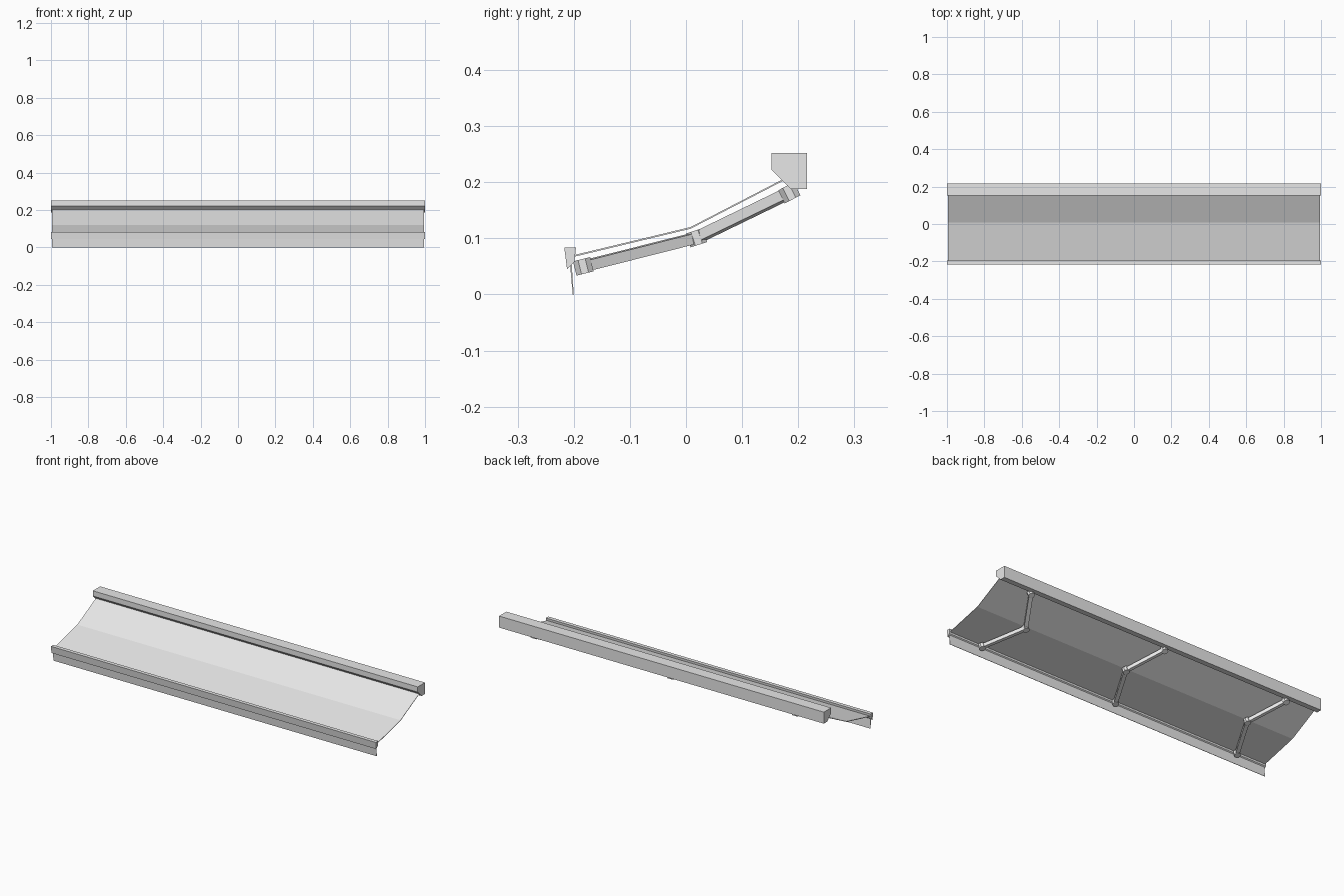
import bpy
import bmesh
import math
from mathutils import Matrix, Vector

cube = bpy.data.objects.get("Cube")
if cube:
    bpy.data.objects.remove(cube, do_unlink=True)

grey = bpy.data.materials.new("light grey")
grey.use_nodes = True
grey.diffuse_color = (0.8, 0.8, 0.8, 1)
grey.node_tree.nodes["Principled BSDF"].inputs["Base Color"].default_value = (0.8, 0.8, 0.8, 1)


def add_object(name, bm):
    bmesh.ops.recalc_face_normals(bm, faces=bm.faces)
    mesh = bpy.data.meshes.new(name)
    bm.to_mesh(mesh)
    bm.free()
    mesh.materials.append(grey)
    obj = bpy.data.objects.new(name, mesh)
    bpy.context.collection.objects.link(obj)
    return obj


def extrude_profile(name, points, half):
    """Sweep a closed (y, z) outline along x."""
    bm = bmesh.new()
    face = bm.faces.new([bm.verts.new((-half, y, z)) for y, z in points])
    result = bmesh.ops.extrude_face_region(bm, geom=[face])
    verts = [v for v in result["geom"] if isinstance(v, bmesh.types.BMVert)]
    bmesh.ops.translate(bm, verts=verts, vec=(2 * half, 0, 0))
    return add_object(name, bm)


def arm_bar(name, start, end, width, height):
    """Square tube between two points."""
    along = (end - start).normalized()
    side = Vector((0, 0, 1)).cross(along).normalized()
    up = along.cross(side)
    turn = Matrix((along, side, up)).transposed().to_4x4()
    size = Matrix.Diagonal(((end - start).length, width, height, 1))
    bm = bmesh.new()
    bmesh.ops.create_cube(bm, size=1, matrix=Matrix.Translation((start + end) / 2) @ turn @ size)
    return add_object(name, bm)


def knuckle(name, centre, tilt):
    """Eight-sided pivot standing square to the canopy."""
    turn = Matrix.Rotation(math.radians(tilt), 4, "X") @ Matrix.Rotation(math.pi / 8, 4, "Z")
    bm = bmesh.new()
    bmesh.ops.create_cone(bm, cap_ends=True, segments=8, radius1=0.017, radius2=0.017,
                          depth=0.026, matrix=Matrix.Translation(centre) @ turn)
    return add_object(name, bm)


# Wall housing with its chamfered lower front edge
extrude_profile("wall_housing", [(0.152, 0.252), (0.216, 0.252), (0.216, 0.188),
                                 (0.187, 0.188), (0.152, 0.223)], 1.0)

# Front rail and hanging valance
extrude_profile("front_rail", [(-0.217, 0.084), (-0.196, 0.084),
                               (-0.199, 0.058), (-0.212, 0.045)], 1.0)
extrude_profile("valance", [(-0.207, 0.058), (-0.204, 0.058),
                            (-0.200, 0.0), (-0.202, 0.0)], 0.995)

# Thin canopy with one bend
canopy_line = [(-0.200, 0.070), (0.008, 0.120), (0.180, 0.209)]
canopy_under = [(y, z - 0.003) for y, z in reversed(canopy_line)]
extrude_profile("canopy", canopy_line + canopy_under, 0.995)

# Folding arms: (x of the ends, x of the elbow)
for side, end_x, elbow_x in (("left", 0.805, 0.70), ("middle", -0.037, 0.068), ("right", -0.805, -0.70)):
    hand = Vector((end_x, -0.183, 0.050))
    elbow = Vector((elbow_x, 0.019, 0.101))
    shoulder = Vector((end_x, 0.184, 0.181))
    arm_bar(side + "_forearm", hand, elbow, 0.020, 0.019)
    arm_bar(side + "_upper_arm", elbow, shoulder, 0.020, 0.019)
    knuckle(side + "_hand_joint", hand, 14)
    knuckle(side + "_elbow_joint", elbow, 18)
    knuckle(side + "_shoulder_joint", shoulder, 27)
